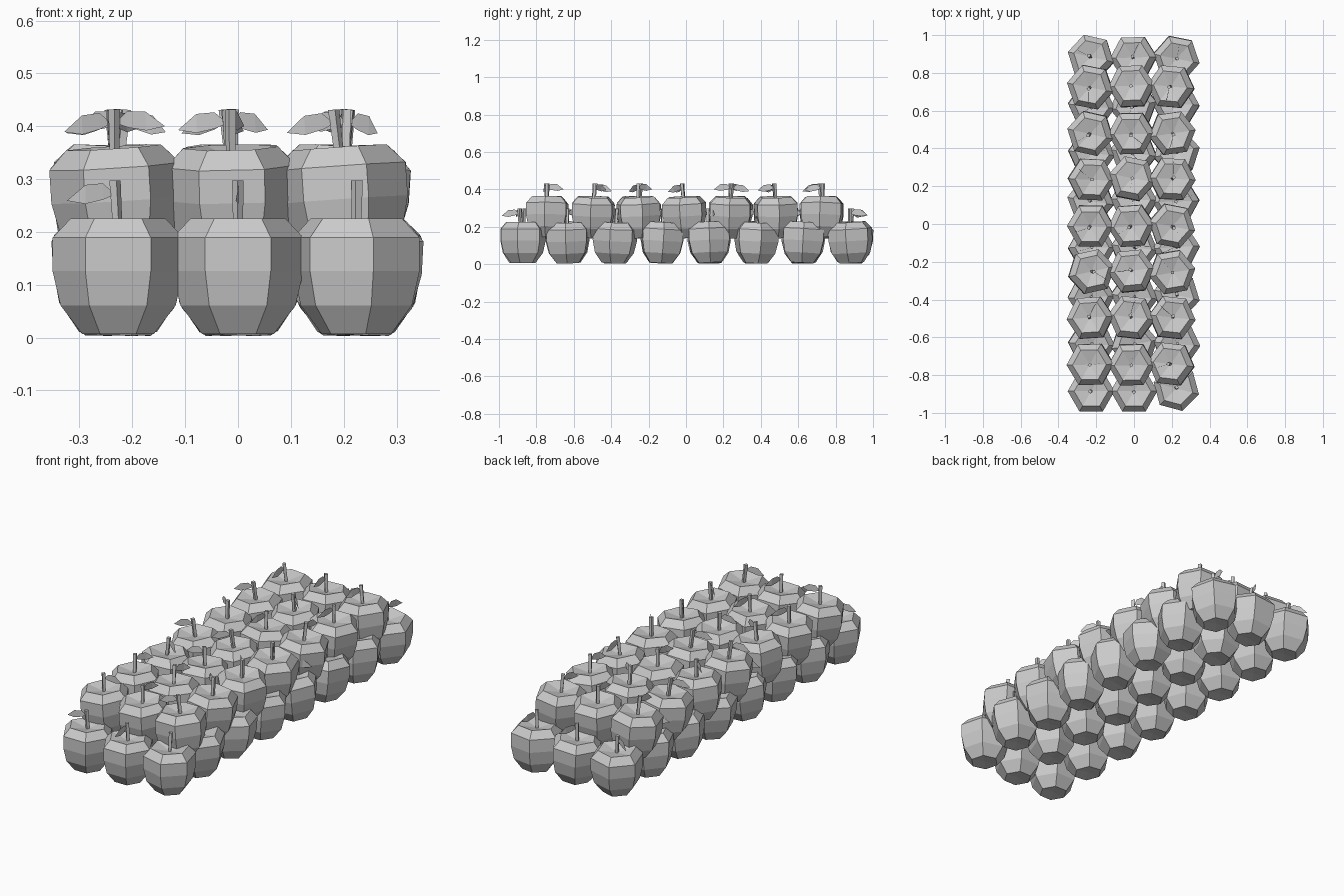
import bpy, math, random
from mathutils import Matrix, Vector

if "Cube" in bpy.data.objects:
    bpy.data.objects.remove(bpy.data.objects["Cube"])

random.seed(4)
MID = 0.12  # height of the apple's pivot


def make_mesh(name, verts, faces):
    me = bpy.data.meshes.new(name)
    me.from_pydata(verts, [], faces)
    me.update()
    return me


def lathe(name, rings, sides, bottom=None, top=None):
    """Stack of (radius, z, x shift) rings, closed with a cap or a dimple point."""
    verts, faces = [], []
    for r, z, dx in rings:
        for i in range(sides):
            a = 2 * math.pi * i / sides
            verts.append((r * math.cos(a) + dx, r * math.sin(a), z - MID))
    for k in range(len(rings) - 1):
        for i in range(sides):
            j = (i + 1) % sides
            faces.append((k * sides + i, k * sides + j, (k + 1) * sides + j, (k + 1) * sides + i))
    last = (len(rings) - 1) * sides
    if bottom is None:
        faces.append(tuple(reversed(range(sides))))
    else:
        verts.append((0, 0, bottom - MID))
        c = len(verts) - 1
        faces += [((i + 1) % sides, i, c) for i in range(sides)]
    if top is None:
        faces.append(tuple(last + i for i in range(sides)))
    else:
        verts.append((0, 0, top - MID))
        c = len(verts) - 1
        faces += [(last + i, last + (i + 1) % sides, c) for i in range(sides)]
    return make_mesh(name, verts, faces)


# Six-sided apple body with a dimple on top
body = lathe("apple_body", [(0.068, 0.008, 0), (0.109, 0.062, 0), (0.124, 0.127, 0),
                            (0.124, 0.190, 0), (0.090, 0.226, 0)], 6, bottom=0.014, top=0.205)
# Slightly leaning stem
stem = lathe("apple_stem", [(0.009, 0.195, 0), (0.011, 0.298, 0.006)], 4)
# Leaf standing on edge, arched above and gently curved sideways
leaf_pts = [(0.006, 0, 0.272), (0.030, 0.002, 0.262), (0.030, 0.002, 0.293), (0.065, 0.004, 0.254),
            (0.065, 0.004, 0.290), (0.100, 0.000, 0.260)]
leaf = make_mesh("apple_leaf", [(x, y, z - MID) for x, y, z in leaf_pts],
                 [(0, 1, 2), (1, 3, 4, 2), (3, 5, 4)])


def add_apple(tag, x, y, z, yaw, tilt):
    axis = Vector((random.uniform(-1, 1), random.uniform(-1, 1), 0))
    base = Matrix.Translation((x, y, z + MID)) @ Matrix.Rotation(math.radians(tilt), 4, axis)
    spin = Matrix.Rotation(math.radians(yaw), 4, 'Z')
    turn = Matrix.Rotation(math.radians(60 * random.randrange(6) + random.uniform(0, 30)), 4, 'Z')
    for part, me, rot in (("body", body, spin), ("stem", stem, turn), ("leaf", leaf, turn)):
        ob = bpy.data.objects.new(f"{tag}_{part}", me)
        bpy.context.collection.objects.link(ob)
        ob.matrix_world = base @ rot


# Bottom layer: eight rows of three
for r in range(8):
    for c, x in enumerate((-0.227, 0.0, 0.224)):
        y = -0.885 + r * (1.765 / 7) + (0.015 if r == 0 and c == 2 else 0)
        yaw = (0, 0, -15)[c] if r == 0 else random.uniform(-13, 13)
        add_apple(f"lower_apple_{r}_{c}", x, y, -0.001, yaw, 0 if r == 0 else 3.5)

# Top layer: seven rows of three, nested in the gaps
for r in range(7):
    for c, x in enumerate((-0.229, -0.012, 0.199)):
        y = -0.742 + r * (1.468 / 6)
        add_apple(f"upper_apple_{r}_{c}", x, y, 0.134, random.uniform(-13, 13), 4)
